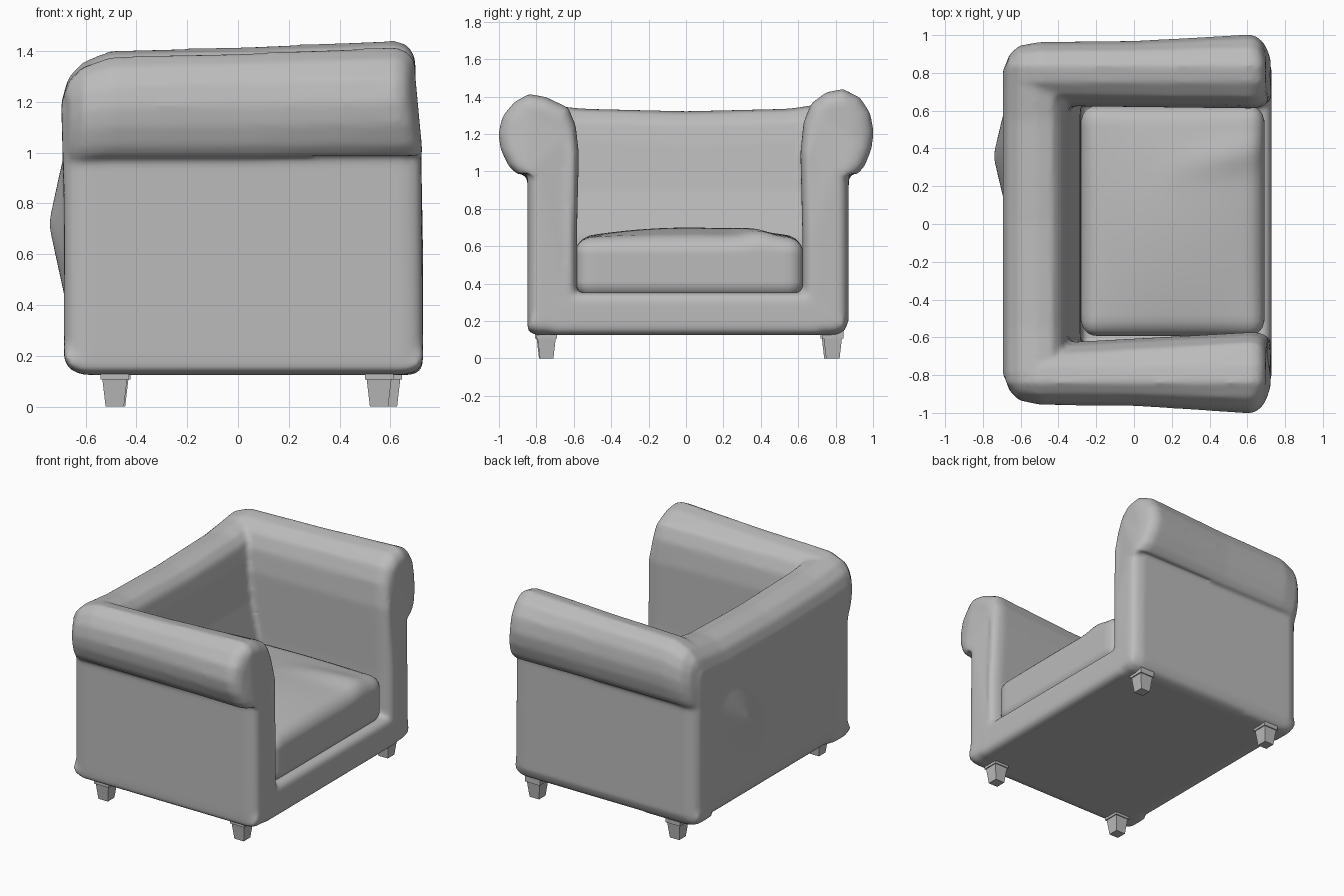
import bpy, bmesh, math
from mathutils import Vector, Matrix

cube = bpy.data.objects.get("Cube")
if cube:
    bpy.data.objects.remove(cube, do_unlink=True)

grey = bpy.data.materials.new("grey_leather")
grey.use_nodes = True
grey.diffuse_color = (0.5, 0.5, 0.5, 1)
grey.node_tree.nodes["Principled BSDF"].inputs["Base Color"].default_value = (0.5, 0.5, 0.5, 1)


def finish(name, bm, smooth=True):
    """Turn a bmesh into a named object with the shared material."""
    bmesh.ops.recalc_face_normals(bm, faces=bm.faces)
    mesh = bpy.data.meshes.new(name)
    bm.to_mesh(mesh)
    bm.free()
    mesh.materials.append(grey)
    for p in mesh.polygons:
        p.use_smooth = smooth
    obj = bpy.data.objects.new(name, mesh)
    bpy.context.collection.objects.link(obj)
    return obj


def loft(bm, rings):
    """Skin a list of equal-length point rings and cap both ends."""
    loops = [[bm.verts.new(p) for p in ring] for ring in rings]
    n = len(loops[0])
    faces = [bm.faces.new(loops[0]), bm.faces.new(loops[-1])]
    for a, b in zip(loops, loops[1:]):
        for i in range(n):
            j = (i + 1) % n
            faces.append(bm.faces.new((a[i], a[j], b[j], b[i])))
    bmesh.ops.recalc_face_normals(bm, faces=faces)


def box(bm, lo, hi):
    lo, hi = Vector(lo), Vector(hi)
    size = Matrix.Diagonal(hi - lo).to_4x4()
    return bmesh.ops.create_cube(bm, size=1, matrix=Matrix.Translation((lo + hi) / 2) @ size)


# Upholstered frame: scrolled arms, back and base fused into one soft skin
WALL, REACH = 0.865, 1.005
arm_profile = [(0.8, 0.125), (0.845, 0.145), (WALL, 0.2), (WALL, 1.06), (0.88, 1.0),
               (0.905, 0.977), (0.955, 1.03), (0.992, 1.12), (REACH, 1.21), (0.985, 1.31),
               (0.93, 1.39), (0.84, 1.437), (0.75, 1.42), (0.68, 1.36), (0.64, 1.26),
               (0.623, 1.1), (0.634, 0.65), (0.634, 0.125)]
# position along the arm, scroll overhang, scroll height, edge rounding
arm_stations = [(-0.685, 0.15, 0.55, 0.06), (-0.66, 0.35, 0.7, 0.02), (-0.61, 0.55, 0.82, 0),
                (-0.5, 0.7, 0.92, 0), (0, 0.74, 0.95, 0), (0.3, 0.86, 0.98, 0),
                (0.65, 1.0, 1.01, 0), (0.69, 0.94, 0.98, 0.01), (0.715, 0.8, 0.92, 0.025),
                (0.728, 0.6, 0.84, 0.05)]


def arm(bm, side, wall, lean, rise):
    rings = []
    for x, overhang, height, inset in arm_stations:
        ring = []
        for y, z in arm_profile:
            if y >= WALL:
                y = wall - inset + (y - WALL) * overhang * (REACH - wall) / (REACH - WALL)
            elif y < 0.7:
                y += inset - lean * (x + 0.3)
            if z > 1:
                z = 1 + (z - 1) * height * rise
            elif z < 0.3:
                z += inset
            # the scroll ends a little behind the front of the wall
            pull = 0.03 * max(0, min(1, (z - 1) / 0.2)) if x > 0.6 else 0
            ring.append((x - pull, side * y, z))
        rings.append(ring)
    loft(bm, rings)


back_profile = [(-0.57, 0.125), (-0.63, 0.145), (-0.665, 0.19), (-0.68, 0.28), (-0.685, 0.8),
                (-0.695, 1.18), (-0.67, 1.26), (-0.61, 1.315), (-0.52, 1.337), (-0.43, 1.325),
                (-0.38, 1.27), (-0.36, 1.15), (-0.335, 0.9), (-0.285, 0.65), (-0.27, 0.125)]
frame = bmesh.new()
arm(frame, 1, 0.87, 0.012, 1.0)
arm(frame, -1, 0.848, 0.054, 0.94)
loft(frame, [[(x, y, 1 + (z - 1) * lift if z > 1 else z) for x, z in back_profile]
             for y, lift in ((-0.8, 1.08), (-0.55, 1), (0, 0.96), (0.55, 1), (0.82, 1.12))])
base = box(frame, (-0.5, -0.75, 0.125), (0.728, 0.75, 0.352))
edges = {e for v in base["verts"] for e in v.link_edges}
bmesh.ops.bevel(frame, geom=list(edges), offset=0.05, segments=4, profile=0.5, affect='EDGES')
# Slack pointed fold in the outer back panel
bmesh.ops.create_cone(frame, cap_ends=True, segments=24, radius1=1, radius2=0.04, depth=1,
                      matrix=Matrix.Translation((-0.705, 0.36, 0.72))
                      @ Matrix.Rotation(math.radians(-40), 4, 'X')
                      @ Matrix.Diagonal((0.075, 0.24, 0.42, 1))
                      @ Matrix.Rotation(-math.pi / 2, 4, 'Y'))
body = finish("padded_frame", frame)
fuse = body.modifiers.new("fuse", 'REMESH')
fuse.mode = 'VOXEL'
fuse.voxel_size = 0.015
fuse.use_smooth_shade = True
soften = body.modifiers.new("soften", 'SMOOTH')
soften.factor = 0.5
soften.iterations = 8

# Seat cushion: rounded block with a puffed, creased top
cushion = bmesh.new()
bmesh.ops.create_cube(cushion, size=2)
bmesh.ops.subdivide_edges(cushion, edges=cushion.edges[:], cuts=31, use_grid_fill=True)
centre, half, radius = Vector((0.205, 0.017, 0.485)), Vector((0.485, 0.61, 0.16)), 0.085
for v in cushion.verts:
    p = Vector([c * h for c, h in zip(v.co, half)])
    core = Vector([max(radius - h, min(h - radius, c)) for c, h in zip(p, half)])
    offset = p - core
    if offset.length > 0:
        p = core + offset.normalized() * radius
    if p.z > 0:
        puff = (1 - (p.x / half.x) ** 2) * (1 - (p.y / half.y) ** 2)
        fold = math.exp(-((p.y - 0.33 - 0.2 * (p.x - 0.2)) / 0.09) ** 2)
        fold *= max(0, min(1, (p.x + 0.1) / 0.4))
        p.z += (0.055 * puff + 0.025 * fold) * p.z / half.z
    v.co = centre + p
finish("seat_cushion", cushion)

# Tapered square legs with a collar
for x, y, name in ((-0.485, -0.75, "back_right"), (0.555, -0.745, "front_right"),
                   (-0.48, 0.775, "back_left"), (0.59, 0.785, "front_left")):
    leg = bmesh.new()
    box(leg, (x - 0.056, y - 0.056, 0.108), (x + 0.056, y + 0.056, 0.15))
    bmesh.ops.create_cone(leg, cap_ends=True, segments=4, radius1=0.036 * math.sqrt(2),
                          radius2=0.05 * math.sqrt(2), depth=0.12,
                          matrix=Matrix.Translation((x, y, 0.06))
                          @ Matrix.Rotation(math.pi / 4, 4, 'Z'))
    finish(name + "_leg", leg, smooth=False)
